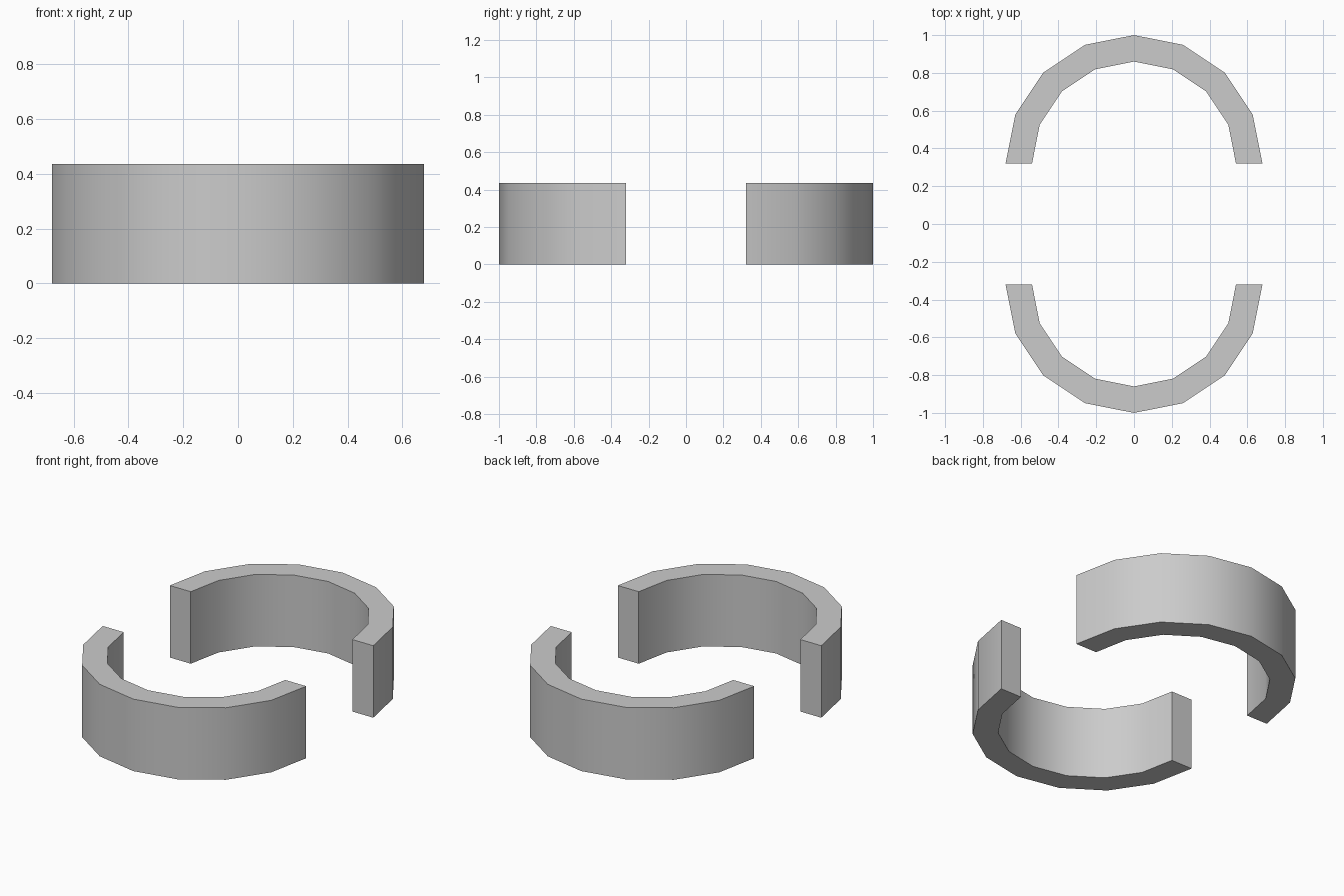
import bpy, bmesh
from math import sin, cos, pi, radians

if "Cube" in bpy.data.objects:
    bpy.data.objects.remove(bpy.data.objects["Cube"])

OUTER, INNER, HEIGHT, OFFSET, SEGMENTS = 0.68, 0.54, 0.435, 0.32, 8


def half_ring(name, side):
    """Half ring bulging towards side (+1 back, -1 front)."""
    def arc(radius):
        angles = [pi * i / SEGMENTS for i in range(SEGMENTS + 1)]
        return [(radius * cos(a), side * (OFFSET + radius * sin(a)), 0) for a in angles]

    bm = bmesh.new()
    outer = [bm.verts.new(p) for p in arc(OUTER)]
    inner = [bm.verts.new(p) for p in arc(INNER)]
    # Flat band of quads, raised to full height
    faces = [bm.faces.new((outer[i], outer[i + 1], inner[i + 1], inner[i]))
             for i in range(SEGMENTS)]
    raised = bmesh.ops.extrude_face_region(bm, geom=faces, use_keep_orig=True)
    top = [g for g in raised["geom"] if isinstance(g, bmesh.types.BMVert)]
    bmesh.ops.translate(bm, verts=top, vec=(0, 0, HEIGHT))
    bmesh.ops.recalc_face_normals(bm, faces=bm.faces[:])
    mesh = bpy.data.meshes.new(name)
    bm.to_mesh(mesh)
    bm.free()
    obj = bpy.data.objects.new(name, mesh)
    bpy.context.collection.objects.link(obj)
    # Smooth curved walls, sharp rims and ends
    bpy.ops.object.select_all(action="DESELECT")
    obj.select_set(True)
    bpy.context.view_layer.objects.active = obj
    bpy.ops.object.shade_smooth_by_angle(angle=radians(30))


# Two facing half rings with a gap between them
half_ring("back_half_ring", 1)
half_ring("front_half_ring", -1)
